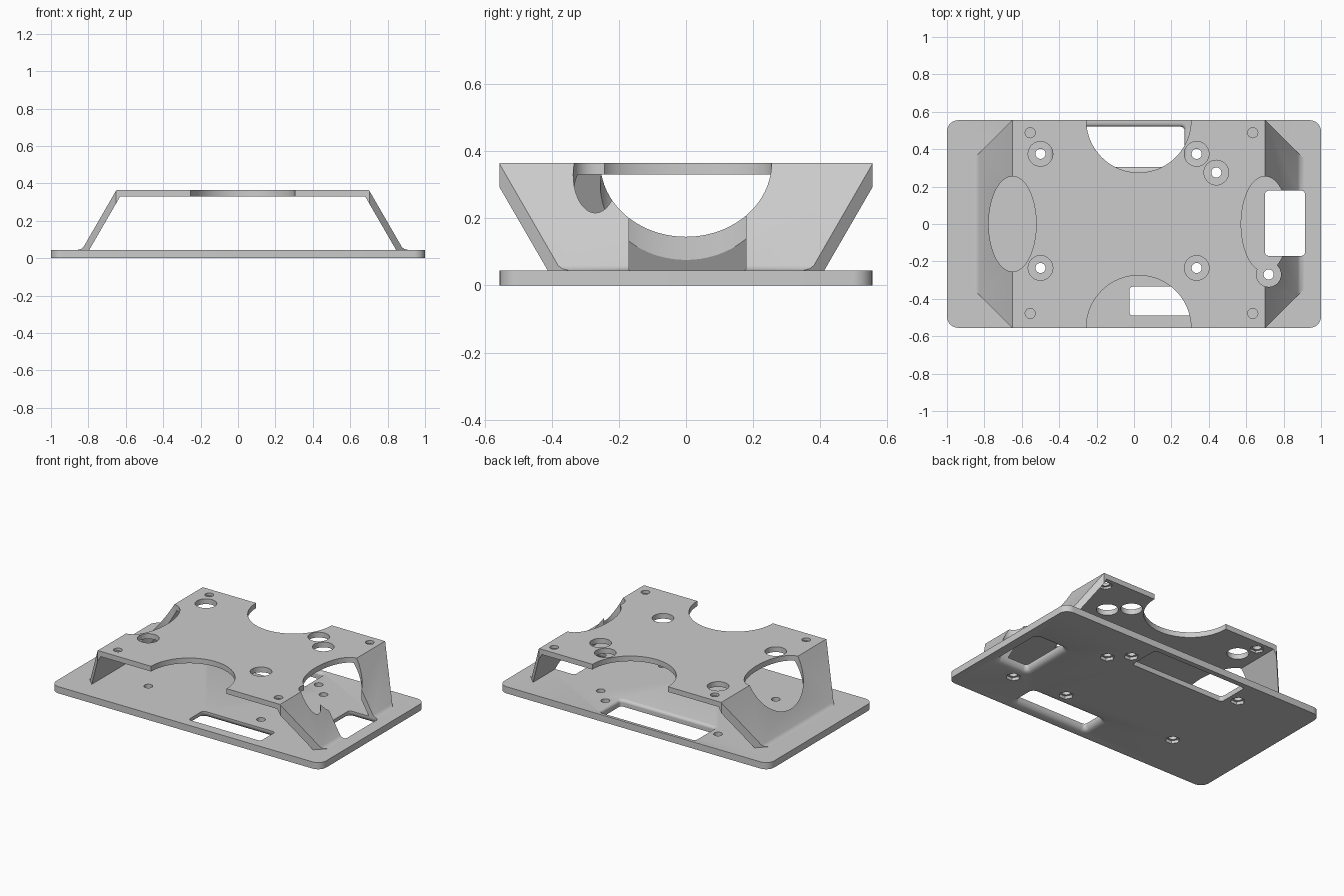
import bpy, bmesh
from math import sin, cos, pi, sqrt

cube = bpy.data.objects.get("Cube")
if cube:
    bpy.data.objects.remove(cube, do_unlink=True)

grey = bpy.data.materials.new("plain grey")
grey.use_nodes = True
grey.diffuse_color = (0.6, 0.6, 0.6, 1)
grey.node_tree.nodes["Principled BSDF"].inputs["Base Color"].default_value = (0.6, 0.6, 0.6, 1)


def loft(name, rings):
    """Closed solid through a stack of matching rings of 3D points."""
    bm = bmesh.new()
    loops = [[bm.verts.new(p) for p in ring] for ring in rings]
    n = len(loops[0])
    for a, b in zip(loops, loops[1:]):
        for i in range(n):
            j = (i + 1) % n
            bm.faces.new((a[i], a[j], b[j], b[i]))
    bm.faces.new(loops[0])
    bm.faces.new(loops[-1])
    bmesh.ops.recalc_face_normals(bm, faces=bm.faces)
    mesh = bpy.data.meshes.new(name)
    bm.to_mesh(mesh)
    bm.free()
    ob = bpy.data.objects.new(name, mesh)
    bpy.context.collection.objects.link(ob)
    return ob


def prism(name, outline, z0, z1):
    return loft(name, [[(x, y, z) for x, y in outline] for z in (z0, z1)])


def ellipse(cx, cy, rx, ry, n=48):
    return [(cx + rx * cos(2 * pi * i / n), cy + ry * sin(2 * pi * i / n)) for i in range(n)]


def rounded_rect(x0, x1, y0, y1, r, steps=8):
    corners = [(x1 - r, y1 - r), (x0 + r, y1 - r), (x0 + r, y0 + r), (x1 - r, y0 + r)]
    return [(cx + r * cos(a), cy + r * sin(a))
            for k, (cx, cy) in enumerate(corners)
            for a in [(k + i / steps) * pi / 2 for i in range(steps + 1)]]


def combine(target, tool, operation="DIFFERENCE", keep=False):
    tool.hide_render = True
    mod = target.modifiers.new("cut", "BOOLEAN")
    mod.operation, mod.solver, mod.object = operation, "EXACT", tool
    bpy.context.view_layer.objects.active = target
    bpy.ops.object.modifier_apply(modifier=mod.name)
    if not keep:
        bpy.data.objects.remove(tool, do_unlink=True)


BASE, UNDER, TOP, DEPTH, MID = 0.045, 0.33, 0.365, 0.555, 0.025


def window(x0, x1, y0, y1, flare, top_side, height):
    """Window cutter whose walls round outward at the top or the bottom of the base."""
    levels = [i / 8 for i in range(9)]
    rings = []
    for t in levels:
        off = flare * (1 - sqrt(1 - (1 - t) ** 2))
        z = BASE - flare * t if top_side else flare * t
        rings.append((z, off))
    rings = rings[::-1] if top_side else rings
    rings = [(-0.1, rings[0][1])] + rings + [(height, rings[-1][1])]
    return loft("window_cutter", [
        [(x, y, z) for x, y in rounded_rect(x0 - o, x1 + o, y0 - o, y1 + o, 0.02 + o)]
        for z, o in rings])


# Base plate with rounded corners
base = prism("base_plate", rounded_rect(-1, 1, -DEPTH, DEPTH, 0.06), 0, BASE)

# Raised deck on two sloping legs, with a small fillet at each foot
half = [(0.675, TOP), (0.851, 0.06), (0.863, 0.05), (0.882, BASE), (0.82, BASE), (0.655, UNDER)]
profile = half + [(-x, z) for x, z in reversed(half)]
deck = loft("deck_and_legs", [[(MID + x, y, z) for x, z in profile] for y in (-DEPTH, DEPTH)])

# Legs narrow at 45 degrees towards the feet
reach = 0.3
octagon = [(sx * (0.676 + dx) + MID, sy * (DEPTH + 0.001 - dx))
           for sx, sy, order in ((1, 1, (reach, 0)), (-1, 1, (0, reach)),
                                 (-1, -1, (reach, 0)), (1, -1, (0, reach)))
           for dx in order]
combine(deck, prism("corner_trim", octagon, -0.2, 0.6), "INTERSECT")

# Scoops at the four sides of the deck
for side in (-1, 1):
    combine(deck, prism("edge_scoop", ellipse(MID, side * DEPTH, 0.28, 0.28, 80), -0.2, 0.6))
    combine(deck, prism("leg_scoop", ellipse(MID + side * 0.675, 0, 0.127, 0.255, 80), -0.2, 0.6))

# Connector windows
combine(base, window(-0.43, 0.27, 0.305, 0.52, 0.02, True, 0.2))
combine(base, window(-0.025, 0.51, -0.49, -0.335, 0.04, False, 0.2))
side_window = window(0.70, 0.915, -0.17, 0.178, 0.04, False, 0.6)
combine(deck, side_window, keep=True)
combine(base, side_window)

# Screw holes in the base with nut pockets below, and access holes above them
for x, y in ((-0.5, 0.375), (0.335, 0.375), (0.44, 0.275),
             (-0.5, -0.235), (0.335, -0.235), (0.72, -0.27)):
    combine(base, prism("screw_hole", ellipse(x, y, 0.027, 0.027, 24), -0.1, 0.1))
    combine(base, prism("nut_pocket", ellipse(x, y, 0.045, 0.045, 6), -0.1, 0.02))
    combine(deck, prism("access_hole", ellipse(x, y, 0.066, 0.066, 40), 0.1, 0.6))

# Corner screw holes in the deck with nut pockets below
for x in (-0.555, 0.635):
    for y in (-0.478, 0.488):
        combine(deck, prism("deck_hole", ellipse(x, y, 0.027, 0.027, 24), 0.25, 0.6))
        combine(deck, prism("deck_nut_pocket", ellipse(x, y, 0.045, 0.045, 6), 0.25, 0.345))

# Finish
for ob in (base, deck):
    ob.data.materials.clear()
    ob.data.materials.append(grey)
    for face in ob.data.polygons:
        face.material_index = 0
    bpy.ops.object.select_all(action="DESELECT")
    ob.select_set(True)
    bpy.context.view_layer.objects.active = ob
    bpy.ops.object.shade_smooth_by_angle(angle=pi / 6)
